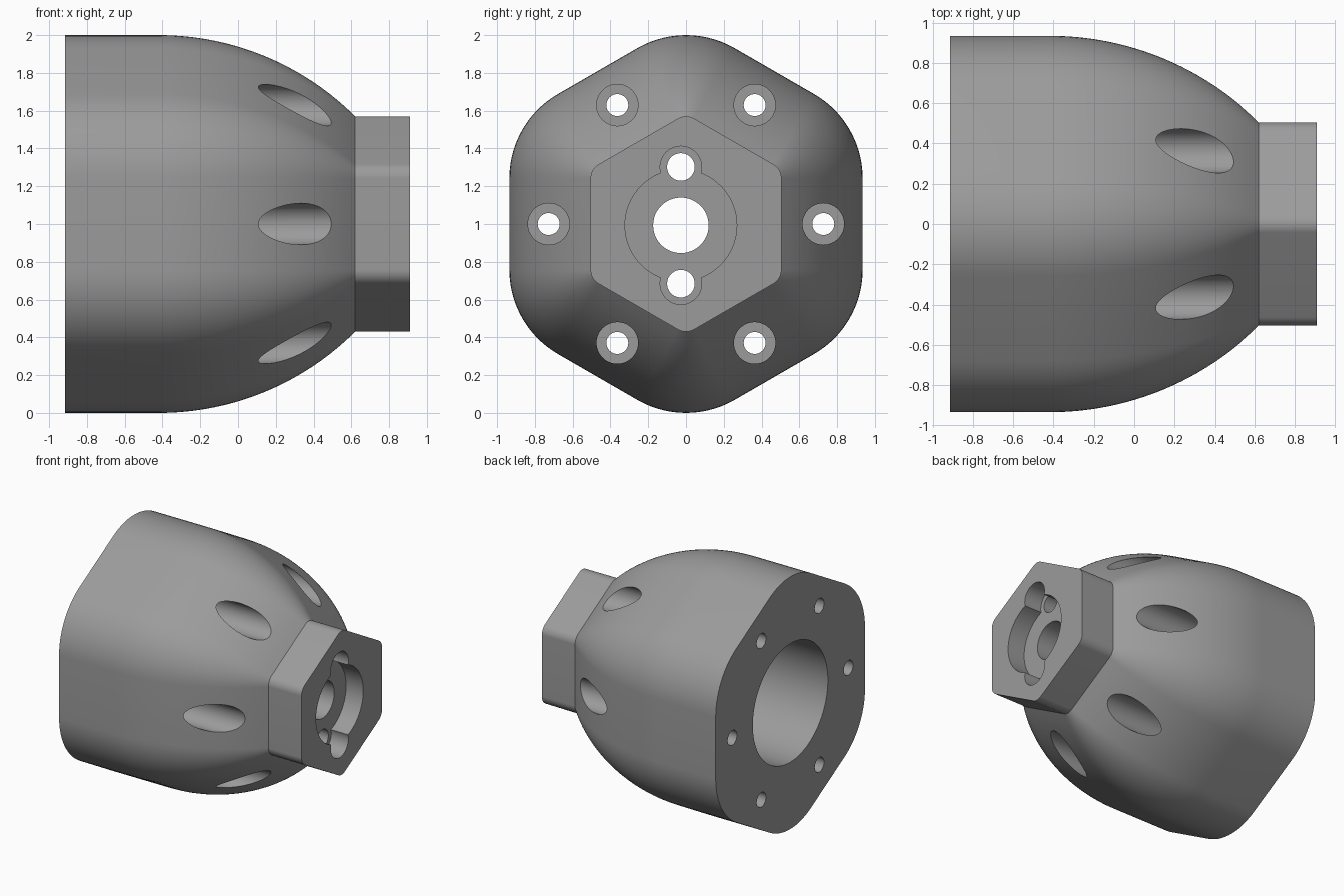
import bpy, bmesh, math
from mathutils import Matrix

if "Cube" in bpy.data.objects:
    bpy.data.objects.remove(bpy.data.objects["Cube"])

grey = bpy.data.materials.new("grey")
grey.diffuse_color = (0.33, 0.33, 0.33, 1)
grey.use_nodes = True
grey.node_tree.nodes["Principled BSDF"].inputs["Base Color"].default_value = grey.diffuse_color


def rounded_hex(x, apothem, r, steps=14):
    """Rounded hexagon in the YZ plane with a corner pointing up."""
    d = (apothem - r) / math.cos(math.pi / 6)
    pts = []
    for k in range(6):
        a = math.radians(30 + 60 * k)
        for i in range(steps + 1):
            t = a + math.radians(-30 + 60 * i / steps)
            pts.append((x, d * math.cos(a) + r * math.cos(t),
                        1 + d * math.sin(a) + r * math.sin(t)))
    return pts


def make_object(name, bm):
    bmesh.ops.recalc_face_normals(bm, faces=bm.faces)
    me = bpy.data.meshes.new(name)
    bm.to_mesh(me)
    bm.free()
    ob = bpy.data.objects.new(name, me)
    bpy.context.collection.objects.link(ob)
    me.materials.append(grey)
    return ob


def cut(target, y, z, radius, x0, x1, segments=48):
    """Drill a round hole along X."""
    bm = bmesh.new()
    m = Matrix.Translation(((x0 + x1) / 2, y, z)) @ Matrix.Rotation(math.pi / 2, 4, 'Y')
    bmesh.ops.create_cone(bm, cap_ends=True, segments=segments, radius1=radius,
                          radius2=radius, depth=x1 - x0, matrix=m)
    tool = make_object("drill", bm)
    tool.hide_render = True
    mod = target.modifiers.new("hole", 'BOOLEAN')
    mod.operation, mod.solver, mod.object = 'DIFFERENCE', 'EXACT', tool
    bpy.context.view_layer.objects.active = target
    bpy.ops.object.modifier_apply(modifier=mod.name)
    bpy.data.objects.remove(tool)


# Housing: straight back, domed shoulder, hexagonal nose
R, START, NOSE = 1.473, -0.42, 0.62
sections = [(-0.915, 0)]
for i in range(25):
    x = START + (NOSE - START) * i / 24
    sections.append((x, R - math.sqrt(R * R - (x - START) ** 2)))
sections.append((0.91, sections[-1][1]))

bm = bmesh.new()
rings = [[bm.verts.new(p) for p in rounded_hex(x, 0.935 - d, 0.515 - d)]
         for x, d in sections]
for a, b in zip(rings, rings[1:]):
    for i in range(len(a)):
        j = (i + 1) % len(a)
        bm.faces.new((a[i], a[j], b[j], b[i]))
bm.faces.new(rings[0])
bm.faces.new(rings[-1])
housing = make_object("housing", bm)

# Rear bore
cut(housing, 0, 1, 0.47, -1.2, 0.56, 96)

# Six counterbored bolt holes
for k in range(6):
    a = math.radians(60 * k)
    y, z = 0.727 * math.cos(a), 1 + 0.727 * math.sin(a)
    cut(housing, y, z, 0.11, -0.45, 1.2)
    cut(housing, y, z, 0.058, -1.2, 0)

# Nose pocket with shaft hole and two screw lobes
cy, cz, floor = -0.027, 0.993, 0.76
cut(housing, cy, cz, 0.296, floor, 1.2, 64)
cut(housing, cy, cz, 0.147, 0.3, 1.2)
for s in (1, -1):
    cut(housing, cy, cz + s * 0.309, 0.11, floor, 1.2)
    cut(housing, cy, cz + s * 0.309, 0.073, 0.3, 1.2)

# Smooth curves, sharp edges
bpy.ops.object.select_all(action='DESELECT')
housing.select_set(True)
bpy.context.view_layer.objects.active = housing
bpy.ops.object.shade_smooth_by_angle(angle=math.radians(25))
